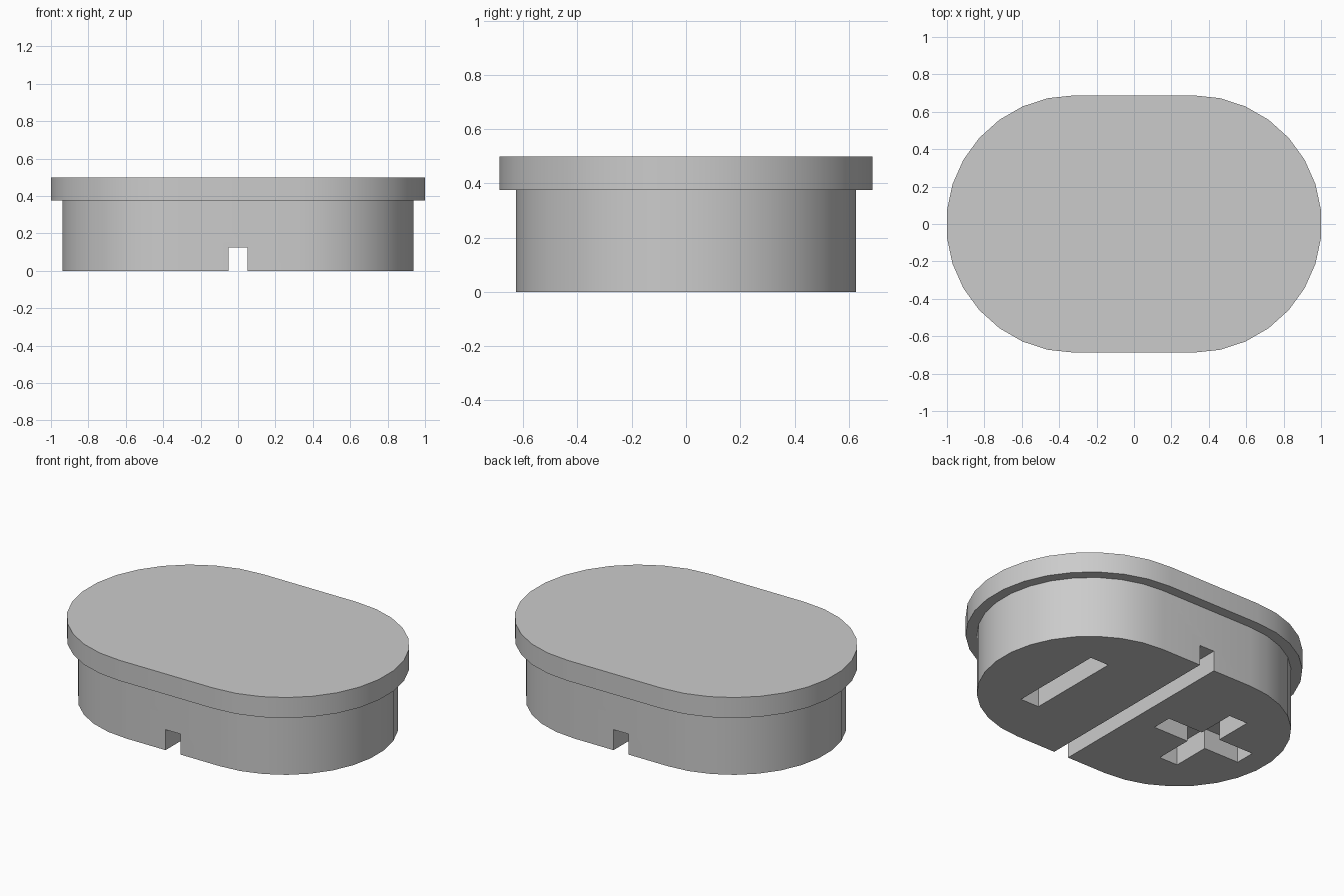
import bpy
import bmesh
import math
from mathutils import Matrix

default = bpy.data.objects.get("Cube")
if default:
    bpy.data.objects.remove(default, do_unlink=True)

HALF_SPAN = 0.316      # distance from the middle to each rounded end's centre
SEGMENTS = 15          # facets per rounded end
RIM_Z, TOP_Z = 0.375, 0.5
CUT_DEPTH = 0.125
BAR_LENGTH, BAR_WIDTH = 0.6, 0.125

grey = bpy.data.materials.new("plain grey")
grey.use_nodes = True
colour = (0.6, 0.6, 0.6, 1)
grey.diffuse_color = colour
grey.node_tree.nodes["Principled BSDF"].inputs["Base Color"].default_value = colour


def add_object(name, bm):
    bmesh.ops.recalc_face_normals(bm, faces=bm.faces)
    mesh = bpy.data.meshes.new(name)
    bm.to_mesh(mesh)
    bm.free()
    mesh.materials.append(grey)
    obj = bpy.data.objects.new(name, mesh)
    bpy.context.collection.objects.link(obj)
    return obj


def activate(obj):
    bpy.ops.object.select_all(action="DESELECT")
    obj.select_set(True)
    bpy.context.view_layer.objects.active = obj


def rounded_slab(name, radius, bottom, top):
    """Extruded outline with two straight sides and two round ends."""
    bm = bmesh.new()
    outline = []
    for side in (1, -1):
        for i in range(SEGMENTS + 1):
            a = math.pi * (i / SEGMENTS - 0.5)
            outline.append(bm.verts.new((side * (HALF_SPAN + radius * math.cos(a)),
                                         side * radius * math.sin(a), bottom)))
    base = bm.faces.new(outline)
    extruded = bmesh.ops.extrude_face_region(bm, geom=[base], use_keep_orig=True)["geom"]
    verts = [g for g in extruded if isinstance(g, bmesh.types.BMVert)]
    bmesh.ops.translate(bm, verts=verts, vec=(0, 0, top - bottom))
    return add_object(name, bm)


def cut_recess(target, name, x, width, length):
    """Cut a box-shaped recess up into the underside."""
    bm = bmesh.new()
    bmesh.ops.create_cube(bm, size=1, matrix=Matrix.Translation((x, 0, 0))
                          @ Matrix.Diagonal((width, length, 2 * CUT_DEPTH, 1)))
    cutter = add_object(name, bm)
    cutter.hide_render = True
    mod = target.modifiers.new(name, "BOOLEAN")
    mod.operation = "DIFFERENCE"
    mod.solver = "EXACT"
    mod.object = cutter
    activate(target)
    bpy.ops.object.modifier_apply(modifier=mod.name)
    bpy.data.objects.remove(cutter, do_unlink=True)


# Wide cap on a narrower plug
cap = rounded_slab("cap_rim", 0.688, RIM_Z, TOP_Z)
plug = rounded_slab("plug_body", 0.626, 0, RIM_Z)

# Groove right across the underside, a single bar, and a cross
cut_recess(plug, "groove_cutter", 0, 0.1, 2)
cut_recess(plug, "bar_cutter", 0.5, BAR_WIDTH, BAR_LENGTH)
cut_recess(plug, "cross_long_cutter", -0.5, BAR_WIDTH, BAR_LENGTH)
cut_recess(plug, "cross_wide_cutter", -0.5, BAR_LENGTH, BAR_WIDTH)

# Smooth round walls, crisp corners
for part in (cap, plug):
    activate(part)
    bpy.ops.object.shade_smooth_by_angle(angle=math.radians(30))
